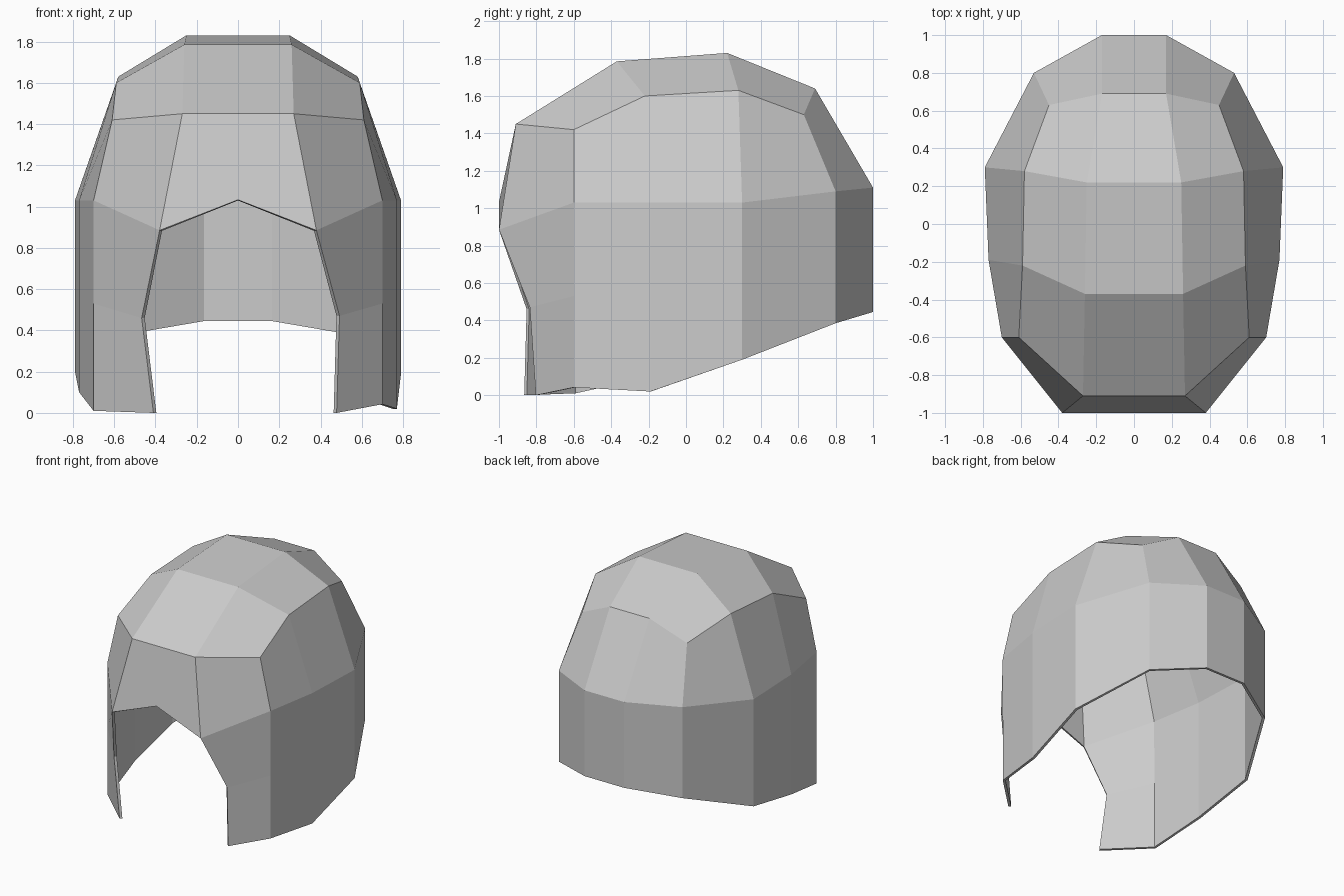
import bpy, bmesh

if "Cube" in bpy.data.objects:
    bpy.data.objects.remove(bpy.data.objects["Cube"])

# right-half profiles, listed from the front to the back
CROWN_IN = [(.27, -.91, 1.45), (.26, -.37, 1.785), (.25, .22, 1.83), (.17, .69, 1.64)]
CROWN_OUT = [(.61, -.6, 1.42), (.59, -.22, 1.6), (.58, .28, 1.63), (.45, .63, 1.5)]
BROW = [(.38, -1, .885), (.7, -.6, 1.03), (.77, -.19, 1.03), (.79, .3, 1.03),
        (.53, .8, 1.09), (.17, 1, 1.11)]
# lower rim heights and cheek edges differ slightly between the sides
RIM_Z = {1: (.042, .02, .19, .385, .445), -1: (.01, .1, .2, .385, .445)}
CHEEK = {1: [(.492, -.835, .47), (.478, -.803, 0)],
         -1: [(.467, -.852, .46), (.41, -.865, 0)]}

bm = bmesh.new()


def row(points, side):
    return [bm.verts.new((x * side, y, z)) for x, y, z in points]


def strip(a, b):
    for i in range(len(a) - 1):
        bm.faces.new((a[i], a[i + 1], b[i + 1], b[i]))


halves = []
for s in (1, -1):
    inner, outer, brow = row(CROWN_IN, s), row(CROWN_OUT, s), row(BROW, s)
    rim = row([(p[0], p[1], z) for p, z in zip(BROW[1:], RIM_Z[s])], s)
    cheek = row(CHEEK[s], s)
    side_mid = bm.verts.new((.7 * s, -.6, .53))
    strip(inner, outer)                                # crown side
    strip([inner[0]] + outer + [inner[3]], brow)       # upper wall
    bm.faces.new((brow[1], brow[2], rim[1], rim[0], side_mid))
    strip(brow[2:], rim[1:])                           # lower wall
    strip([brow[0]] + cheek, [brow[1], side_mid, rim[0]])  # cheek guard
    halves.append((inner, brow, rim))

# middle panels joining both halves
(in_r, brow_r, rim_r), (in_l, brow_l, rim_l) = halves
strip(in_r, in_l)
bm.faces.new((in_r[3], in_l[3], brow_l[5], brow_r[5]))
bm.faces.new((brow_r[5], brow_l[5], rim_l[4], rim_r[4]))
peak = bm.verts.new((0, -1, 1.033))
bm.faces.new((in_r[0], in_l[0], brow_l[0], peak, brow_r[0]))

bmesh.ops.recalc_face_normals(bm, faces=bm.faces[:])
bm.normal_update()
if max(bm.faces, key=lambda f: f.calc_center_median().z).normal.z < 0:
    bmesh.ops.reverse_faces(bm, faces=bm.faces[:])

mesh = bpy.data.meshes.new("helmet_shell")
bm.to_mesh(mesh)
bm.free()
helmet = bpy.data.objects.new("helmet_shell", mesh)
bpy.context.collection.objects.link(helmet)

# thin wall, grown inward
wall = helmet.modifiers.new("wall", 'SOLIDIFY')
wall.thickness = .02
wall.offset = -1
